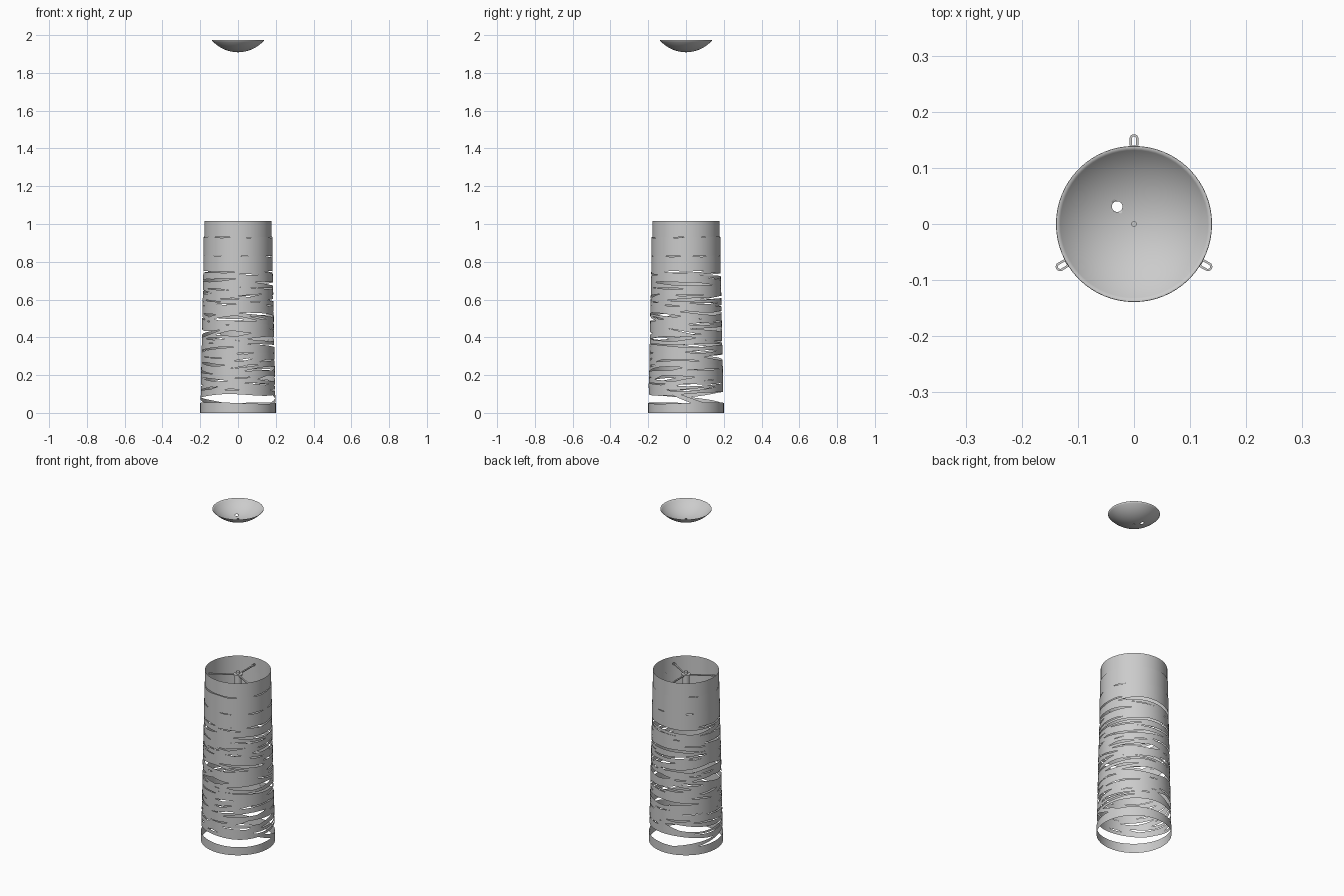
import bpy, bmesh, math, random
from mathutils import Vector, Matrix

random.seed(11)
TAU = 2 * math.pi
old = bpy.data.objects.get("Cube")
if old:
    bpy.data.objects.remove(old, do_unlink=True)

grey = bpy.data.materials.new("light_grey")
grey.use_nodes = True
grey.diffuse_color = (0.6, 0.6, 0.6, 1)
grey.node_tree.nodes["Principled BSDF"].inputs["Base Color"].default_value = (0.6, 0.6, 0.6, 1)


def make(name, bm, angle=40):
    me = bpy.data.meshes.new(name)
    bm.to_mesh(me)
    bm.free()
    me.materials.append(grey)
    ob = bpy.data.objects.new(name, me)
    bpy.context.collection.objects.link(ob)
    bpy.ops.object.select_all(action="DESELECT")
    ob.select_set(True)
    bpy.context.view_layer.objects.active = ob
    bpy.ops.object.shade_smooth_by_angle(angle=math.radians(angle))
    return ob


def cylinder(bm, r, z0, z1, segs=24, r_top=None, at=(0, 0)):
    place = Matrix.Translation((at[0], at[1], (z0 + z1) / 2))
    bmesh.ops.create_cone(bm, cap_ends=True, segments=segs, radius1=r,
                          radius2=r if r_top is None else r_top,
                          depth=z1 - z0, matrix=place)


def ribbon(bm, radius, low, high, segs=144):
    """Upright closed strip whose lower and upper edges follow functions of the angle."""
    rows = []
    for i in range(segs):
        a = TAU * i / segs
        x, y = radius * math.cos(a), radius * math.sin(a)
        lo = low(a)
        rows.append((bm.verts.new((x, y, lo)), bm.verts.new((x, y, max(high(a), lo + 0.001)))))
    for i in range(segs):
        p, q = rows[i], rows[(i + 1) % segs]
        bm.faces.new((p[0], q[0], q[1], p[1]))


def shade_radius(z):
    return 0.2 - 0.022 * min(z, 1)


def wavy_band(bm, z, half, tilt, ripple):
    p, q, s = (random.uniform(0, TAU) for _ in range(3))
    mid = lambda a: z + tilt * math.sin(a + p) + ripple * math.sin(2 * a + q)
    wid = lambda a: half * (1 + 0.3 * math.sin(3 * a + s))
    ribbon(bm, shade_radius(z) + random.uniform(-0.0006, 0.0006),
           lambda a: max(0.012, mid(a) - wid(a)), lambda a: mid(a) + wid(a))


# Plain bottom and top collars
bm = bmesh.new()
ribbon(bm, 0.2, lambda a: 0, lambda a: 0.052 + 0.004 * math.sin(2 * a))
make("shade_bottom_collar", bm)
bm = bmesh.new()
ribbon(bm, 0.178, lambda a: 0.929 + 0.003 * math.sin(3 * a + 1), lambda a: 1.015)
make("shade_top_collar", bm)

# Wide upper bands that nearly touch, leaving short slits at the seams
bm = bmesh.new()
for low, high, k in ((0.829, 0.929, 2), (0.748, 0.829, 3)):
    ribbon(bm, shade_radius(low),
           lambda a: low + 0.004 * math.sin(k * a) * math.sin(5 * a),
           lambda a: high + 0.002 + 0.005 * math.sin(3 * a + k) * math.sin(4 * a))
make("shade_upper_bands", bm)

# Woven ribbons, looser near the bottom and tighter near the top
bm = bmesh.new()
count = 46
for i in range(count):
    t = (i + random.random()) / count
    z = 0.07 + 0.67 * t ** 0.85
    loose = 1 - t
    wavy_band(bm, z, random.uniform(0.007, 0.012),
              random.uniform(0.004, 0.016 + 0.045 * loose),
              random.uniform(0.002, 0.006 + 0.014 * loose))
make("shade_woven_ribbons", bm)

# Three spider arms with open loops at their ends
bm = bmesh.new()
for k in range(3):
    turn = Matrix.Rotation(math.pi / 2 + k * TAU / 3, 4, "Z")
    arm = bmesh.ops.create_cube(bm, size=1, matrix=turn @ Matrix.Translation((0.08, 0, 0.985))
                                @ Matrix.Diagonal((0.12, 0.008, 0.006, 1)))
    rings = []
    for i in range(20):
        a = TAU * i / 20
        shift = 0.147 + (0.005 if math.cos(a) > 0 else -0.005)
        rings.append([bm.verts.new(turn @ Vector((shift + r * math.cos(a), r * math.sin(a), z)))
                      for r, z in ((0.008, 0.982), (0.008, 0.988), (0.004, 0.988), (0.004, 0.982))])
    for i in range(20):
        p, q = rings[i], rings[(i + 1) % 20]
        for j in range(4):
            n = (j + 1) % 4
            bm.faces.new((p[j], q[j], q[n], p[n]))
bmesh.ops.recalc_face_normals(bm, faces=bm.faces)
make("spider_arms", bm)

# Hub and lamp holder hanging below it
bm = bmesh.new()
cylinder(bm, 0.024, 0.981, 0.99)
cylinder(bm, 0.01, 0.99, 1.005)
cylinder(bm, 0.02, 0.92, 0.981)
make("lamp_holder", bm)

# Ceiling bowl, turned from an arc profile
rim, depth, top = 0.138, 0.063, 1.974
sphere = (rim * rim + depth * depth) / (2 * depth)
span = math.asin(rim / sphere)
bm = bmesh.new()
arc = [bm.verts.new((sphere * math.sin(span * i / 16), 0,
                     top - depth + sphere * (1 - math.cos(span * i / 16)))) for i in range(17)]
edges = [bm.edges.new(pair) for pair in zip(arc, arc[1:])]
bmesh.ops.spin(bm, geom=arc + edges, cent=(0, 0, 0), axis=(0, 0, 1), angle=TAU, steps=64)
bmesh.ops.remove_doubles(bm, verts=bm.verts, dist=0.0001)
bmesh.ops.recalc_face_normals(bm, faces=bm.faces)
bowl = make("ceiling_bowl", bm)
solid = bowl.modifiers.new("thickness", "SOLIDIFY")
solid.thickness = 0.0015

# Round side hole in the bowl
bm = bmesh.new()
cylinder(bm, 0.0095, 1.88, 1.96, at=(-0.03, 0.031))
cutter = make("bowl_hole_cutter", bm)
cutter.hide_render = True
cutter.hide_viewport = True
cut = bowl.modifiers.new("hole", "BOOLEAN")
cut.operation = "DIFFERENCE"
cut.object = cutter

# Cable grip under the bowl and the hair-thin suspension wire
bm = bmesh.new()
cylinder(bm, 0.005, 1.907, 1.917, 16)
make("cable_grip", bm)
bm = bmesh.new()
cylinder(bm, 0.0004, 1.0, 2.0, 6)
make("suspension_wire", bm)
